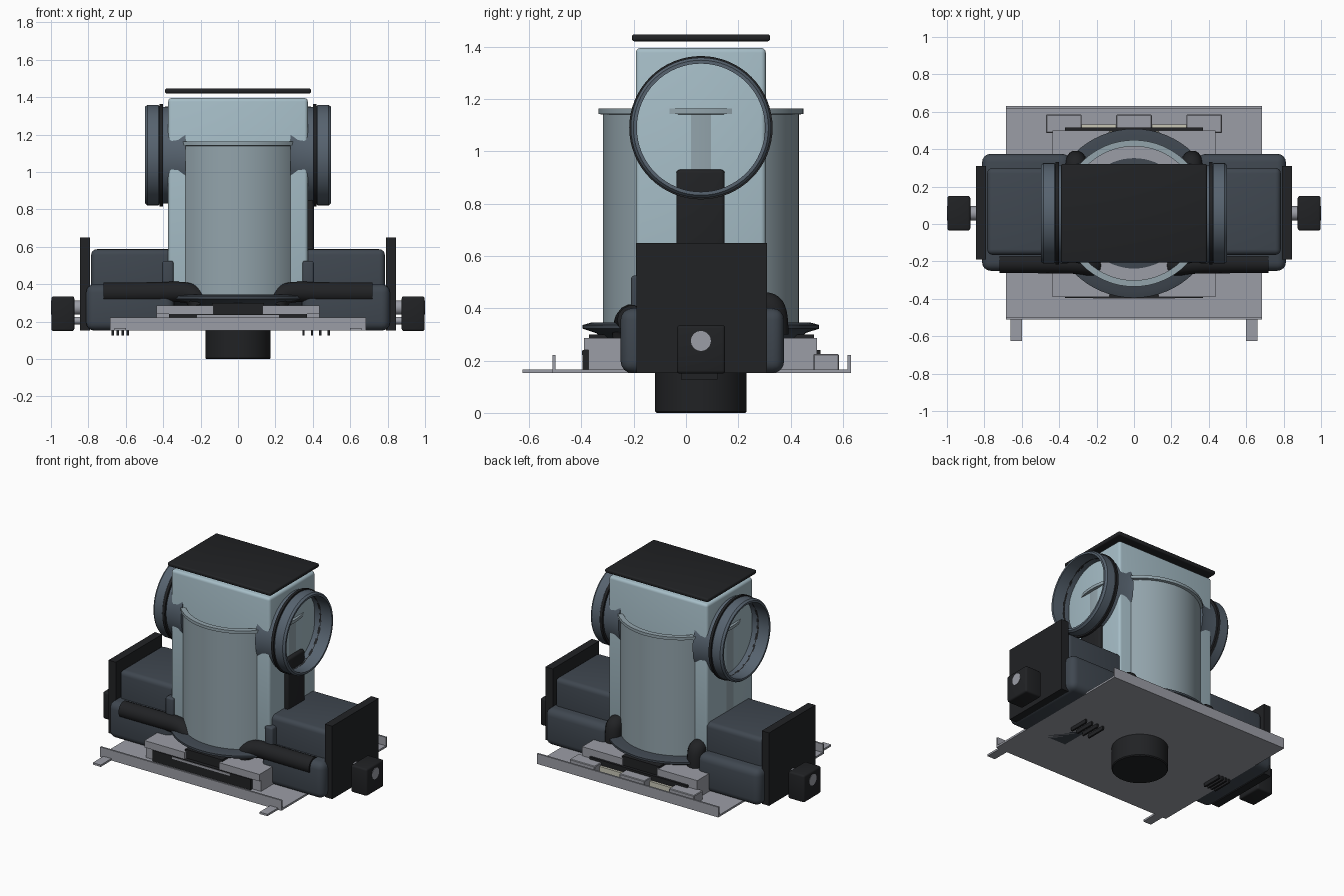
import bpy, bmesh
from math import cos, sin, pi, radians
from mathutils import Vector

if "Cube" in bpy.data.objects:
    bpy.data.objects.remove(bpy.data.objects["Cube"])


def material(name, rgb):
    m = bpy.data.materials.new(name)
    m.diffuse_color = (*rgb, 1)
    m.use_nodes = True
    m.node_tree.nodes["Principled BSDF"].inputs["Base Color"].default_value = m.diffuse_color
    return m


SHELL = material("pale_blue", (0.38, 0.51, 0.57))
TUBE = material("tube_grey_blue", (0.29, 0.37, 0.41))
DARK = material("slate", (0.05, 0.063, 0.08))
RING = material("ring_slate", (0.095, 0.125, 0.16))
BLACK = material("black", (0.015, 0.016, 0.018))
METAL = material("metal", (0.33, 0.34, 0.38))
CREAM = material("cream", (0.58, 0.57, 0.47))
CY = 0.057  # y of the main axis


def finish(name, bm, mat):
    bmesh.ops.recalc_face_normals(bm, faces=bm.faces)
    me = bpy.data.meshes.new(name)
    bm.to_mesh(me)
    bm.free()
    ob = bpy.data.objects.new(name, me)
    bpy.context.collection.objects.link(ob)
    me.materials.append(mat)
    bpy.ops.object.select_all(action='DESELECT')
    bpy.context.view_layer.objects.active = ob
    ob.select_set(True)
    bpy.ops.object.shade_smooth_by_angle(angle=radians(32))
    return ob


def box(name, x, y, z, mat, bevel=0, segs=3):
    x = sorted(x)
    bm = bmesh.new()
    bmesh.ops.create_cube(bm, size=1)
    for v in bm.verts:
        for i, r in enumerate((x, y, z)):
            v.co[i] = r[0] if v.co[i] < 0 else r[1]
    if bevel:
        bmesh.ops.bevel(bm, geom=bm.edges[:], offset=bevel, segments=segs,
                        profile=0.5, affect='EDGES', clamp_overlap=True)
    return finish(name, bm, mat)


def lathe(name, profile, mat, axis='Z', centre=(0, CY, 0), closed=True, n=64):
    """Revolve (radius, height) points; closed joins last to first, otherwise the ends are capped."""
    bm = bmesh.new()
    rings = []
    for r, h in profile:
        ring = []
        for k in range(n):
            a, b = r * cos(2 * pi * k / n), r * sin(2 * pi * k / n)
            p = Vector((a, b, h)) if axis == 'Z' else Vector((h, a, b))
            ring.append(bm.verts.new(p + Vector(centre)))
        rings.append(ring)
    pairs = list(zip(rings, rings[1:]))
    if closed:
        pairs.append((rings[-1], rings[0]))
    for p, q in pairs:
        for k in range(n):
            j = (k + 1) % n
            bm.faces.new((p[k], p[j], q[j], q[k]))
    if not closed:
        bm.faces.new(rings[0])
        bm.faces.new(rings[-1])
    return finish(name, bm, mat)


def pipe(name, pts, r, mat):
    cu = bpy.data.curves.new(name, 'CURVE')
    cu.dimensions = '3D'
    cu.bevel_depth, cu.bevel_resolution, cu.use_fill_caps = r, 5, True
    sp = cu.splines.new('NURBS')
    sp.points.add(len(pts) - 1)
    for p, c in zip(sp.points, pts):
        p.co = (*c, 1)
    sp.use_endpoint_u, sp.order_u, sp.resolution_u = True, 3, 6
    cu.materials.append(mat)
    ob = bpy.data.objects.new(name, cu)
    bpy.context.collection.objects.link(ob)
    return ob


# Base plate with folded lips and front tabs
box("base_plate", (-0.685, 0.685), (-0.505, 0.63), (0.152, 0.165), METAL)
box("plate_front_lip", (-0.685, 0.685), (-0.51, -0.498), (0.152, 0.222), METAL)
box("plate_back_lip", (-0.685, 0.685), (0.618, 0.63), (0.152, 0.222), METAL)

# Bottom motor
lathe("bottom_motor", [(0.17, 0), (0.175, 0.006), (0.175, 0.16)], BLACK, closed=False)

# Main box, lid and open vertical tube
box("main_box", (-0.373, 0.373), (-0.192, 0.305), (0.33, 1.395), SHELL, 0.018)
box("lid", (-0.39, 0.39), (-0.207, 0.322), (1.42, 1.447), BLACK, 0.01)
lathe("main_tube", [(0.375, 0.335), (0.375, 1.14), (0.392, 1.143), (0.392, 1.163),
                    (0.358, 1.163), (0.358, 0.335)], TUBE)
lathe("tube_floor_ring", [(0.36, 0.338), (0.36, 0.352), (0.295, 0.352), (0.295, 0.338)], METAL)

# Dark base flange with tapered collar
lathe("base_flange", [(0.30, 0.2), (0.40, 0.305), (0.452, 0.322), (0.452, 0.336),
                      (0.42, 0.345), (0.2, 0.345)], DARK, closed=False)

# Metal blocks and dark channel under the flange
box("centre_channel", (-0.14, 0.14), (-0.37, 0.49), (0.155, 0.30), BLACK)
for tag, y0, y1 in (("front", -0.395, -0.37), ("back", 0.495, 0.515)):
    box(tag + "_slot_strip", (-0.37, 0.37), (y0, y1), (0.16, 0.24), BLACK)
box("slot_trim", (-0.22, 0.22), (-0.398, -0.394), (0.222, 0.236), METAL)
box("terminal_centre", (-0.095, 0.095), (0.49, 0.585), (0.16, 0.225), METAL, 0.004, 1)

for s, side in ((1, "right"), (-1, "left")):
    def n(part):
        return f"{side}_{part}"

    def X(a, b):
        return (s * a, s * b)

    # Plate tabs, metal support blocks, terminals
    box(n("plate_tab"), X(0.60, 0.66), (-0.625, -0.5), (0.152, 0.165), METAL)
    box(n("support_block"), X(0.13, 0.435), (-0.373, 0.5), (0.16, 0.287), METAL)
    box(n("support_frame_top"), X(0.13, 0.435), (-0.39, -0.37), (0.24, 0.287), METAL)
    box(n("terminal"), X(0.28, 0.47), (0.487, 0.585), (0.16, 0.225), METAL, 0.004, 1)
    box(n("cream_strip"), X(0.095, 0.28), (0.49, 0.532), (0.16, 0.205), CREAM)

    # Side housings
    box(n("lower_housing"), X(0.34, 0.812), (-0.25, 0.375), (0.152, 0.4), DARK, 0.045, 4)
    box(n("upper_housing"), X(0.34, 0.785), (-0.165, 0.30), (0.3, 0.587), DARK, 0.03, 4)
    box(n("housing_clip"), X(0.345, 0.405), (-0.21, -0.12), (0.33, 0.525), DARK, 0.012)

    # End plate, shaft and knob
    box(n("end_plate"), X(0.79, 0.845), (-0.19, 0.31), (0.152, 0.65), BLACK)
    lathe(n("shaft"), [(0.038, s * 0.8), (0.038, s * 1.0)], METAL, 'X', (0, CY, 0.275), False, 32)
    lathe(n("lower_pin"), [(0.02, s * 0.8), (0.02, s * 0.9)], METAL, 'X', (0, CY, 0.205), False, 24)
    box(n("knob_block"), X(0.875, 0.998), (-0.035, 0.15), (0.15, 0.335), BLACK, 0.012)

    # Side duct: neck, gasket, collar
    duct = (0, CY, 1.09)
    lathe(n("duct_neck"), [(0.272, s * 0.28), (0.262, s * 0.32), (0.258, s * 0.41),
                           (0.245, s * 0.41), (0.245, s * 0.28)], RING, 'X', duct)
    lathe(n("duct_gasket"), [(0.274, s * 0.402), (0.274, s * 0.42), (0.245, s * 0.42),
                             (0.245, s * 0.402)], BLACK, 'X', duct)
    lathe(n("duct_collar"), [(0.258, s * 0.415), (0.268, s * 0.425), (0.268, s * 0.485),
                             (0.258, s * 0.498), (0.245, s * 0.498), (0.245, s * 0.415)],
          RING, 'X', duct)

    # Front hose along the housing and rear elbow
    pipe(n("front_hose"), [(s * 0.72, -0.207, 0.355), (s * 0.45, -0.207, 0.355),
                           (s * 0.29, -0.21, 0.362), (s * 0.22, -0.225, 0.335),
                           (s * 0.21, -0.225, 0.29)], 0.056, BLACK)
    pipe(n("rear_elbow"), [(s * 0.31, 0.23, 0.41), (s * 0.31, 0.30, 0.412),
                           (s * 0.31, 0.338, 0.395), (s * 0.31, 0.338, 0.30)], 0.055, BLACK)

    # Small fins under the plate
    for i in range(4):
        x = s * (0.35 + 0.045 * i) if s > 0 else -0.67 + 0.027 * i
        box(n(f"under_fin_{i}"), (x - 0.006, x + 0.006), (-0.02, 0.12), (0.127, 0.155), BLACK)

# Cable cover on the right of the box
box("cable_cover", (0.37, 0.405), (-0.037, 0.148), (0.5, 0.93), BLACK, 0.014)
